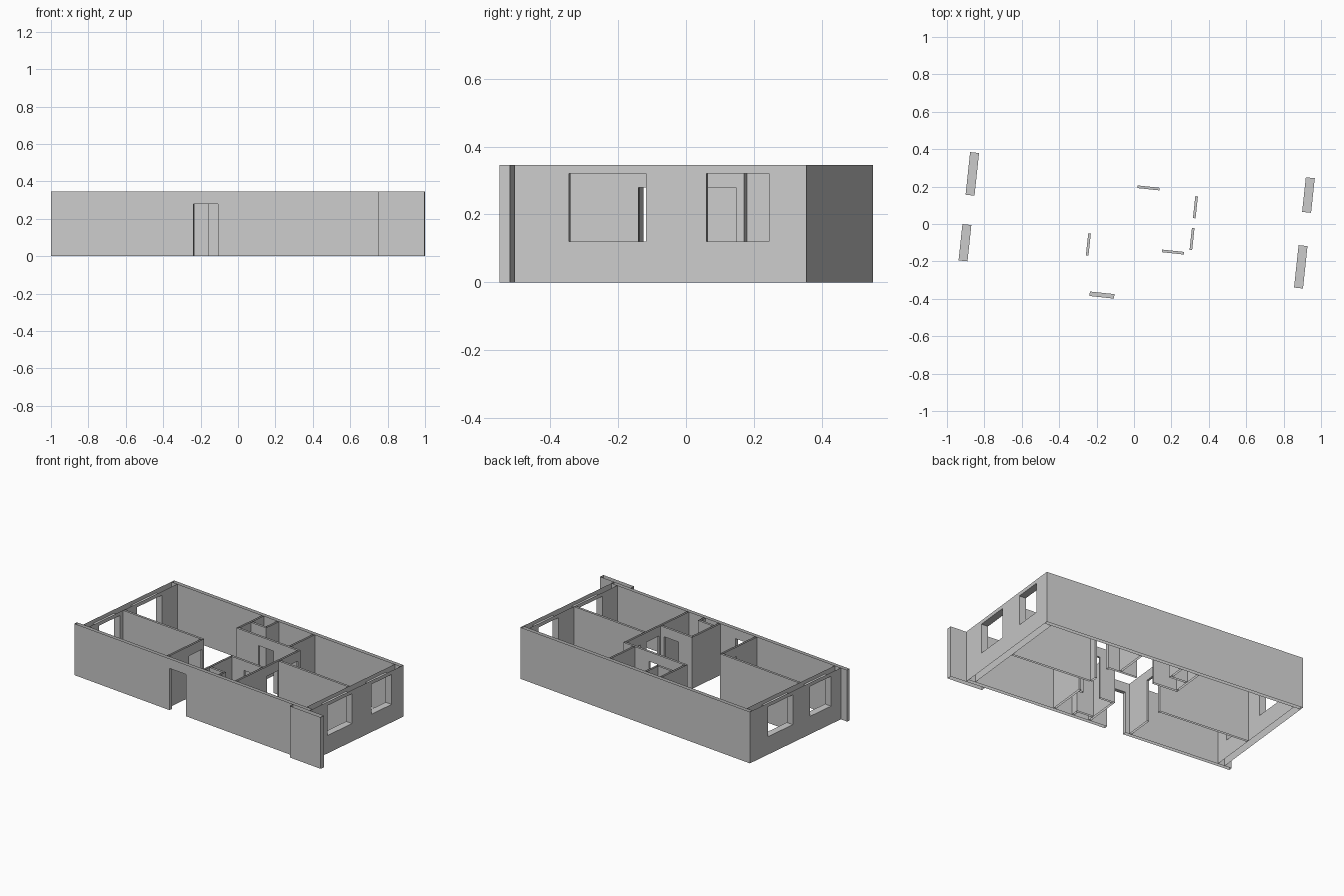
import bpy, bmesh, math
from mathutils import Vector

if "Cube" in bpy.data.objects:
    bpy.data.objects.remove(bpy.data.objects["Cube"])

HEIGHT = 0.345
DOOR = (0.0, 0.28)
WINDOW = (0.12, 0.32)
THIN = 0.014                      # partition thickness
TURN = math.radians(-6.1)         # whole plan is turned on the ground

plaster = bpy.data.materials.new("plaster_grey")
plaster.use_nodes = True
GREY = (0.6, 0.6, 0.6, 1)
plaster.diffuse_color = GREY
plaster.node_tree.nodes["Principled BSDF"].inputs["Base Color"].default_value = GREY


def wall(name, axis, start, end, low, high, openings=(), caps=(True, True)):
    """Hollow wall along an axis, open at top and bottom; openings are (from, to, (z0, z1))."""
    bm = bmesh.new()

    def point(s, t, z):
        return Vector((s, t, z)) if axis == "x" else Vector((t, s, z))

    def quad(corners, normal):
        face = bm.faces.new([bm.verts.new(point(*c)) for c in corners])
        face.normal_update()
        if face.normal.dot(point(*normal)) < 0:
            face.normal_flip()

    def across(s, z0, z1, direction):
        quad([(s, low, z0), (s, high, z0), (s, high, z1), (s, low, z1)], (direction, 0, 0))

    # Two long sides, cut into panels around the openings
    for t, out in ((low, -1), (high, 1)):
        def panel(a, b, z0, z1):
            quad([(a, t, z0), (b, t, z0), (b, t, z1), (a, t, z1)], (0, out, 0))
        cursor = start
        for a, b, (z0, z1) in sorted(openings):
            panel(cursor, a, 0, HEIGHT)
            panel(a, b, z1, HEIGHT)
            if z0 > 0:
                panel(a, b, 0, z0)
            cursor = b
        panel(cursor, end, 0, HEIGHT)

    # Reveals: jambs, head and sill
    for a, b, (z0, z1) in openings:
        across(a, z0, z1, 1)
        across(b, z0, z1, -1)
        for z, up in ((z1, -1), (z0, 1)):
            if z > 0:
                quad([(a, low, z), (b, low, z), (b, high, z), (a, high, z)], (0, 0, up))

    # End faces
    for s, direction, wanted in ((start, -1, caps[0]), (end, 1, caps[1])):
        if wanted:
            across(s, 0, HEIGHT, direction)

    bmesh.ops.remove_doubles(bm, verts=bm.verts, dist=0.0001)
    mesh = bpy.data.meshes.new(name)
    bm.to_mesh(mesh)
    bm.free()
    mesh.materials.append(plaster)
    ob = bpy.data.objects.new(name, mesh)
    ob.rotation_euler.z = TURN
    bpy.context.collection.objects.link(ob)


def partition(name, axis, start, end, middle, door=None, caps=(False, False)):
    """Thin inner wall with at most one door, given by the door's centre."""
    gaps = [(door - 0.059, door + 0.059, DOOR)] if door is not None else []
    wall(name, axis, start, end, middle - THIN / 2, middle + THIN / 2, gaps, caps)


# Outer shell
wall("front_wall", "x", -0.962, 0.935, -0.408, -0.384, [(-0.196, -0.064, DOOR)])
wall("front_corner_plate", "x", 0.801, 1.049, -0.44, -0.409)
wall("back_wall", "x", -0.912, 0.935, 0.431, 0.456)
wall("left_room_window_wall", "y", -0.384, 0.431, -0.912, -0.864,
     [(-0.293, -0.098, WINDOW), (0.06, 0.289, WINDOW)], (False, False))
wall("right_room_window_wall", "y", -0.384, 0.431, 0.887, 0.935,
     [(-0.247, -0.019, WINDOW), (0.16, 0.346, WINDOW)], (False, False))

# Room partitions
partition("kitchen_long_wall", "x", -0.864, -0.224, -0.062, caps=(False, True))
partition("kitchen_door_wall", "y", -0.384, -0.069, -0.231, door=-0.135)
partition("bedroom_divider", "x", 0.324, 0.887, 0.01)
partition("bedroom_lower_door_wall", "y", -0.384, 0.01, 0.317, door=-0.047)
partition("bedroom_upper_door_wall", "y", 0.01, 0.193, 0.317, door=0.124)

# Bathroom
partition("bathroom_door_wall", "x", -0.181, 0.324, 0.2, door=0.057, caps=(True, True))
partition("bathroom_left_wall", "y", 0.207, 0.431, -0.174)
partition("bathroom_right_wall", "y", 0.207, 0.431, 0.236)
partition("bathroom_shaft_front", "x", -0.167, -0.045, 0.318, caps=(False, True))
partition("bathroom_shaft_side", "y", 0.325, 0.431, -0.052)

# Toilet
partition("toilet_door_wall", "x", 0.056, 0.31, -0.127, door=0.223, caps=(True, False))
partition("toilet_left_wall", "y", -0.384, -0.134, 0.063)
partition("toilet_shaft_back", "x", 0.07, 0.19, -0.335, caps=(False, True))
partition("toilet_shaft_side", "y", -0.384, -0.342, 0.183)
